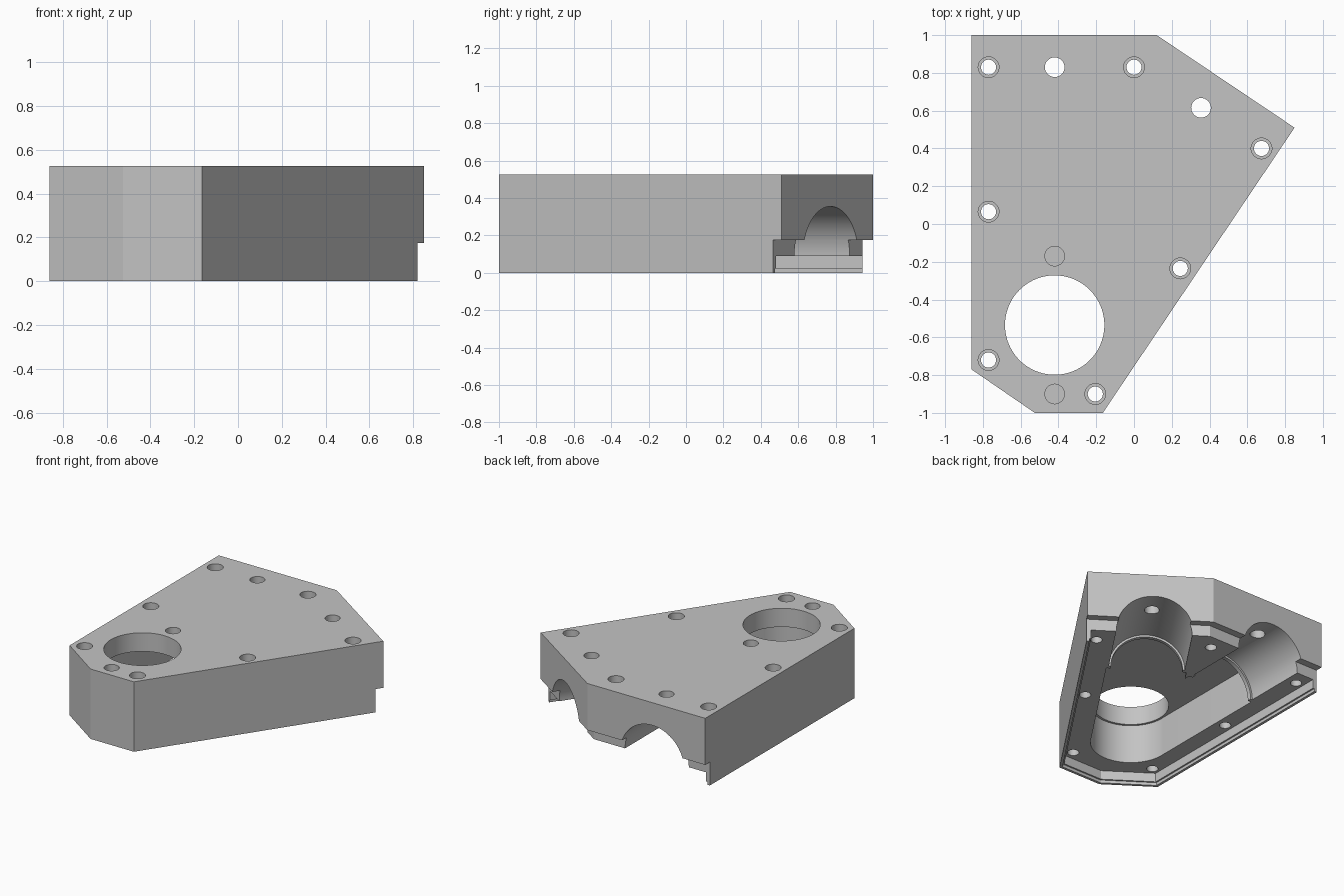
import bpy, bmesh, math
from mathutils import Vector, Matrix

if "Cube" in bpy.data.objects:
    bpy.data.objects.remove(bpy.data.objects["Cube"], do_unlink=True)

grey = bpy.data.materials.new("plain grey")
grey.use_nodes = True
colour = (0.55, 0.55, 0.55, 1)
grey.diffuse_color = colour
grey.node_tree.nodes["Principled BSDF"].inputs["Base Color"].default_value = colour

HEIGHT, FLOOR, STEP, CEILING = 0.525, 0.09, 0.175, 0.385
BORE = 0.265
# Corners anticlockwise: edges run left, front left, front, right, back right, back
OUTLINE = [Vector(p) for p in ((-0.86, 1), (-0.86, -0.77), (-0.525, -1),
                               (-0.165, -1), (0.85, 0.51), (0.12, 1))]
HUB = Vector((-0.42, -0.535))


def make_object(name, bm):
    bmesh.ops.recalc_face_normals(bm, faces=bm.faces)
    mesh = bpy.data.meshes.new(name)
    bm.to_mesh(mesh)
    bm.free()
    mesh.materials.append(grey)
    obj = bpy.data.objects.new(name, mesh)
    bpy.context.collection.objects.link(obj)
    return obj


def prism(name, points, low, high):
    bm = bmesh.new()
    base = bm.faces.new([bm.verts.new((p.x, p.y, low)) for p in points])
    side = bmesh.ops.extrude_face_region(bm, geom=[base])["geom"]
    moved = [v for v in side if isinstance(v, bmesh.types.BMVert)]
    bmesh.ops.translate(bm, verts=moved, vec=(0, 0, high - low))
    return make_object(name, bm)


def inset(offsets):
    """Move every outline edge inward by its own offset."""
    lines = []
    for i, d in enumerate(offsets):
        a, b = OUTLINE[i], OUTLINE[(i + 1) % len(OUTLINE)]
        along = (b - a).normalized()
        lines.append((a + Vector((-along.y, along.x)) * d, along))
    points = []
    for i, (p, u) in enumerate(lines):
        q, v = lines[i - 1]
        points.append(q + v * ((p - q).cross(u) / v.cross(u)))
    return points


def cut(cutter):
    cutter.hide_render = True
    mod = body.modifiers.new(cutter.name, 'BOOLEAN')
    mod.operation, mod.solver, mod.object = 'DIFFERENCE', 'EXACT', cutter
    bpy.context.view_layer.objects.active = body
    bpy.ops.object.modifier_apply(modifier=mod.name)
    bpy.data.objects.remove(cutter, do_unlink=True)


def round_cutter(centre, radius, low, high, sides=48):
    bm = bmesh.new()
    place = Matrix.Translation((centre[0], centre[1], (low + high) / 2))
    bmesh.ops.create_cone(bm, cap_ends=True, segments=sides, radius1=radius,
                          radius2=radius, depth=high - low, matrix=place)
    cut(make_object("round_cutter", bm))


def axis_frame(origin, along):
    """Frame with local y along a horizontal direction."""
    turn = Matrix.Rotation(math.atan2(-along.x, along.y), 4, 'Z')
    return Matrix.Translation((origin.x, origin.y, 0)) @ turn


def box_cutter(frame, half_width, y0, y1, low, high):
    size = Matrix.Diagonal((half_width * 2, y1 - y0, high - low, 1))
    bm = bmesh.new()
    bmesh.ops.create_cube(bm, matrix=frame @ Matrix.Translation(
        (0, (y0 + y1) / 2, (low + high) / 2)) @ size)
    cut(make_object("box_cutter", bm))


def bore_cutter(frame, radius, y0, y1):
    bm = bmesh.new()
    place = Matrix.Translation((0, (y0 + y1) / 2, FLOOR)) @ Matrix.Rotation(math.pi / 2, 4, 'X')
    bmesh.ops.create_cone(bm, cap_ends=True, segments=96, radius1=radius,
                          radius2=radius, depth=y1 - y0, matrix=frame @ place)
    cut(make_object("bore_cutter", bm))


# Housing block
body = prism("housing", OUTLINE, 0, HEIGHT)

# Underside recess, open at the two back faces, with a stepped rim
for wall, top in ((0.032, FLOOR), (0.02, 0.022)):
    cut(prism("recess", inset([wall] * 4 + [-0.1] * 2), -0.1, top))

# Two channels running from the hub to the back faces
edge = (OUTLINE[5] - OUTLINE[4]).normalized()
slant = Vector((edge.y, -edge.x))
reach = (OUTLINE[4] - HUB).dot(slant)
for along, length in ((Vector((0, 1)), 1 - HUB.y), (slant, reach)):
    frame = axis_frame(HUB, along)
    # Stepped-back lower half of the back face
    box_cutter(frame, 1.5, length - 0.055, length + 0.4, -0.1, STEP)
    # Round bore, narrow collar and square slot
    bore_cutter(frame, BORE, length - 0.54, length + 0.2)
    bore_cutter(frame, BORE - 0.015, length - 0.6, length - 0.5)
    box_cutter(frame, 0.279, 0, length - 0.57, -0.05, CEILING)

# Hub pocket and large opening
round_cutter(HUB, 0.28, -0.06, CEILING, 96)
round_cutter(HUB, 0.263, 0.2, 0.7, 96)

# Counterbored screw holes
for spot in ((-0.77, 0.83), (0, 0.83), (0.675, 0.4), (0.245, -0.235),
             (-0.205, -0.9), (-0.77, -0.72), (-0.77, 0.065)):
    round_cutter(spot, 0.055, 0.3, 0.6, 32)
    round_cutter(spot, 0.04, -0.1, 0.4, 32)

# Plain holes into the bores, and blind holes beside the hub
for spot, low in (((-0.42, 0.83), 0.2), ((0.355, 0.615), 0.2),
                  ((-0.42, -0.17), 0.42), ((-0.42, -0.9), 0.42)):
    round_cutter(spot, 0.052, low, 0.6, 32)

# Smooth the round walls, keep the edges sharp
bpy.ops.object.select_all(action='DESELECT')
body.select_set(True)
bpy.context.view_layer.objects.active = body
bpy.ops.object.shade_smooth_by_angle(angle=math.radians(30))
